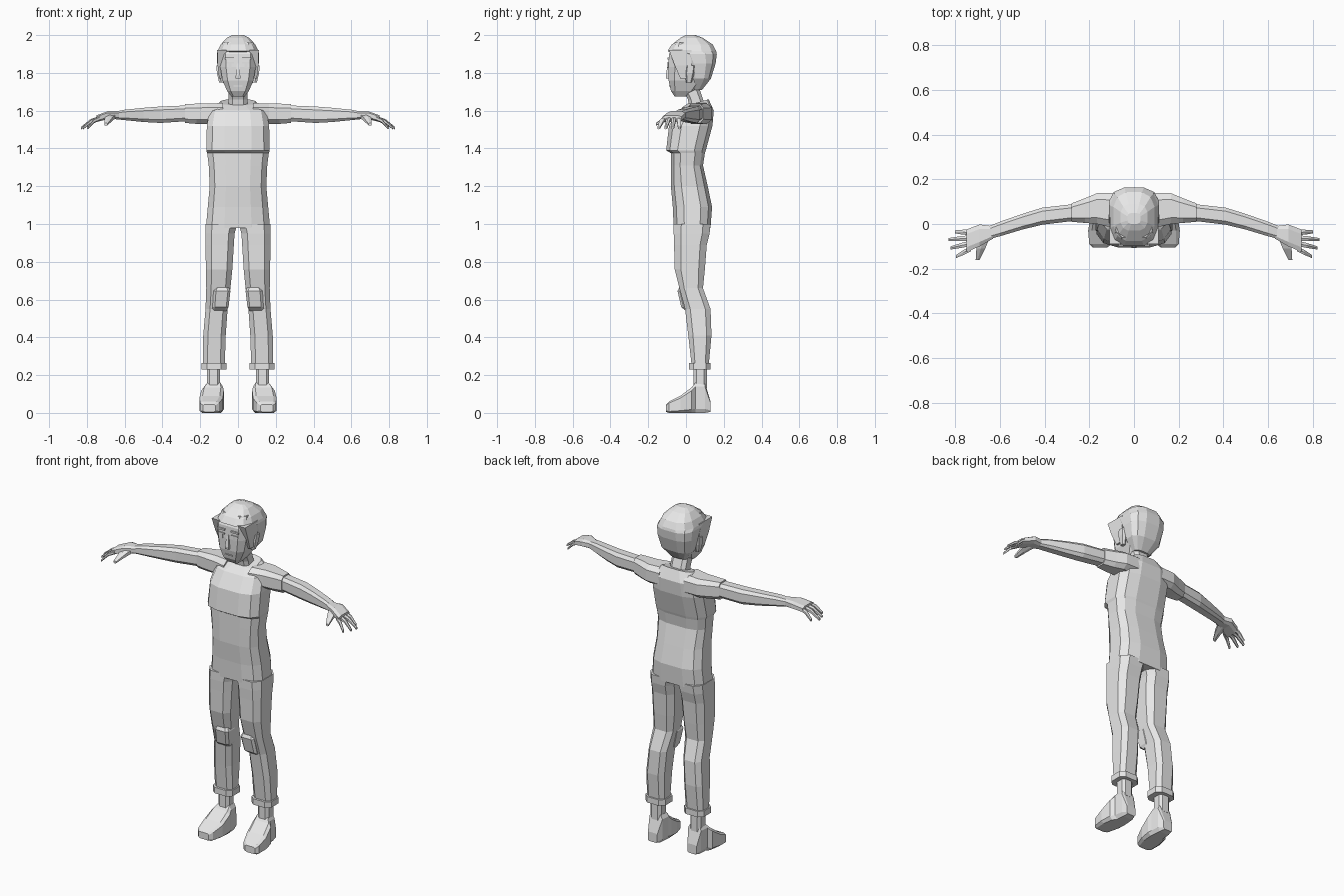
import bpy
import bmesh
from math import cos, sin, pi, copysign
from mathutils import Vector

default_cube = bpy.data.objects.get("Cube")
if default_cube:
    bpy.data.objects.remove(default_cube, do_unlink=True)

# One plain clay colour for the whole figure
clay = bpy.data.materials.new("clay_grey")
clay.use_nodes = True
clay_colour = (0.8, 0.8, 0.8, 1)
clay.diffuse_color = clay_colour
clay.node_tree.nodes["Principled BSDF"].inputs["Base Color"].default_value = clay_colour


def cross_section(sides, power):
    """Unit outline, from boxy (low power) to round (power of one)."""
    outline = []
    for index in range(sides):
        angle = 2 * pi * (index + 0.5) / sides
        outline.append([copysign(abs(value) ** power, value)
                        for value in (cos(angle), sin(angle))])
    widest = max(point[0] for point in outline)
    tallest = max(point[1] for point in outline)
    return [(across / widest, along / tallest) for across, along in outline]


def place(axis, station, across, along):
    """Turn a station on an axis and two offsets into a position."""
    if axis == "x":
        return Vector((station, across, along))
    if axis == "y":
        return Vector((across, station, along))
    return Vector((across, along, station))


def loft(name, axis, rows, sides=8, power=0.6, mirror_sign=1, tilt=0):
    """Skin rings given as (station, low, high, low, high), capped at the ends."""
    mesh_data = bpy.data.meshes.new(name)
    builder = bmesh.new()
    outline = cross_section(sides, power)
    rings = []
    for station, a_low, a_high, b_low, b_high in rows:
        ring = []
        for across, along in outline:
            position = place(axis, station,
                             (a_low + a_high + across * (a_high - a_low)) / 2,
                             (b_low + b_high + along * (b_high - b_low)) / 2)
            if row_is_last(rows, station):
                position.z += tilt * along
            position.x *= mirror_sign
            ring.append(builder.verts.new(position))
        rings.append(ring)
    for lower, upper in zip(rings, rings[1:]):
        for index in range(sides):
            following = (index + 1) % sides
            builder.faces.new((lower[index], lower[following],
                               upper[following], upper[index]))
    builder.faces.new(rings[0])
    builder.faces.new(rings[-1])
    bmesh.ops.recalc_face_normals(builder, faces=builder.faces)
    builder.to_mesh(mesh_data)
    builder.free()
    mesh_data.materials.append(clay)
    part = bpy.data.objects.new(name, mesh_data)
    bpy.context.collection.objects.link(part)
    return part


def row_is_last(rows, station):
    return station == rows[-1][0]


def centred(name, rows, **options):
    """Upright loft that is symmetric across the middle plane."""
    full_rows = [(height, -half, half, front, back)
                 for height, half, front, back in rows]
    return loft(name, "z", full_rows, **options)


def pair(name, axis, rows, **options):
    """Build the same part on the left and on the right."""
    for side, mirror_sign in (("left", 1), ("right", -1)):
        loft(side + "_" + name, axis, rows, mirror_sign=mirror_sign, **options)


# Torso, with the chest overhanging the waist
centred("torso", [
    (.98, .17, -.065, .13), (1.09, .16, -.07, .138), (1.2, .15, -.08, .115),
    (1.31, .155, -.08, .09), (1.375, .163, -.08, .1), (1.39, .168, -.105, .105),
    (1.52, .165, -.09, .14), (1.6, .15, -.04, .147), (1.645, .09, .01, .12),
], sides=12, power=0.65, tilt=0.015)
centred("neck", [(1.6, .05, .02, .11), (1.66, .05, .01, .09), (1.72, .05, -.02, .07)])

# Trouser legs, knee pads and turned-up cuffs
pair("trouser_leg", "z", [
    (1, .004, .171, -.065, .13), (.95, .018, .172, -.065, .125),
    (.89, .022, .172, -.063, .11), (.76, .03, .17, -.06, .1),
    (.66, .04, .168, -.035, .09), (.55, .055, .172, -.005, .13),
    (.41, .065, .184, .012, .135), (.25, .07, .185, .03, .12),
])
pair("knee_pad", "z", [
    (.54, .06, .14, .0, .05), (.56, .05, .135, -.025, .05),
    (.645, .04, .13, -.045, .04), (.665, .05, .12, -.035, .04),
], power=0.4)
pair("trouser_cuff", "z", [(.23, .062, .192, .015, .13), (.265, .062, .192, .015, .13)])
pair("ankle", "z", [(.13, .095, .165, .04, .11), (.25, .095, .165, .04, .11)])

# Shoes, with toes pointing slightly outwards
pair("shoe", "y", [
    (-.105, .12, .185, .005, .045), (-.09, .1, .2, 0, .06),
    (-.03, .08, .205, 0, .09), (.03, .075, .195, 0, .135),
    (.05, .08, .175, 0, .16), (.1, .085, .17, 0, .16), (.13, .1, .16, .005, .06),
], power=0.35)

# Sleeves and bare arms sweeping forward
pair("sleeve", "x", [
    (.08, -.02, .14, 1.53, 1.64), (.165, .0, .138, 1.53, 1.638),
    (.22, .005, .115, 1.53, 1.637), (.28, .01, .092, 1.535, 1.635),
])
pair("arm", "x", [
    (.26, .015, .09, 1.545, 1.628), (.41, -.003, .073, 1.535, 1.622),
    (.5, -.025, .045, 1.54, 1.615), (.6, -.055, .01, 1.55, 1.605),
    (.65, -.068, -.01, 1.555, 1.595),
])

# Hands: palm, four drooping fingers and a thumb
pair("palm", "x", [
    (.63, -.065, -.01, 1.555, 1.597), (.69, -.1, -.002, 1.555, 1.597),
    (.75, -.125, -.025, 1.54, 1.575),
])
finger_tips = (("little", .8, -.035), ("ring", .83, -.07),
               ("middle", .82, -.107), ("index", .795, -.145))
for order, (finger, reach, tip_y) in enumerate(finger_tips):
    rows = []
    for blend, height, radius in ((0, 1.56, .012), (.5, 1.545, .011), (1, 1.508, .007)):
        station = .73 + blend * (reach - .73)
        root_y = -.038 - order * .024
        middle = root_y + blend * (tip_y - root_y)
        rows.append((station, middle - radius, middle + radius,
                     height - radius, height + radius))
    pair(finger + "_finger", "x", rows, sides=6, power=0.8)
pair("thumb", "y", [
    (-.06, .645, .70, 1.555, 1.59), (-.11, .665, .705, 1.54, 1.57),
    (-.16, .69, .708, 1.52, 1.535),
], sides=6, power=0.8)

# Head and cap of hair
centred("face", [
    (1.675, .035, -.06, 0), (1.705, .058, -.08, .05), (1.76, .082, -.092, .1),
    (1.83, .094, -.094, .12), (1.9, .098, -.09, .13), (1.96, .08, -.06, .1),
], power=0.45)
centred("hair", [
    (1.71, .05, .03, .085), (1.77, .095, .015, .132), (1.85, .11, -.01, .157),
    (1.9, .112, -.04, .163), (1.915, .108, -.098, .16), (1.95, .092, -.075, .142),
    (1.985, .06, -.03, .09), (2, .03, 0, .05),
], sides=12, power=0.7)
pair("side_lock", "z", [
    (1.77, .088, .1, -.03, 0), (1.84, .08, .108, -.06, .03),
    (1.92, .06, .11, -.09, .03),
], sides=4)
pair("ear", "z", [
    (1.75, .08, .1, .0, .03), (1.8, .08, .112, -.005, .045), (1.84, .08, .114, .0, .05),
], sides=6)

# Facial features as thin plates
pair("eyebrow", "z", [(1.872, .02, .07, -.099, -.09), (1.882, .02, .07, -.099, -.09)], sides=4)
pair("eyelid", "z", [(1.85, .022, .064, -.098, -.09), (1.857, .022, .064, -.098, -.09)], sides=4)
pair("eye", "z", [(1.825, .034, .05, -.097, -.09), (1.85, .034, .05, -.097, -.09)], sides=4)
centred("nose", [(1.77, .012, -.105, -.08), (1.785, .012, -.107, -.08),
                 (1.85, .006, -.096, -.08)], sides=4)
centred("mouth", [(1.728, .025, -.09, -.081), (1.733, .025, -.09, -.081)], sides=4)
